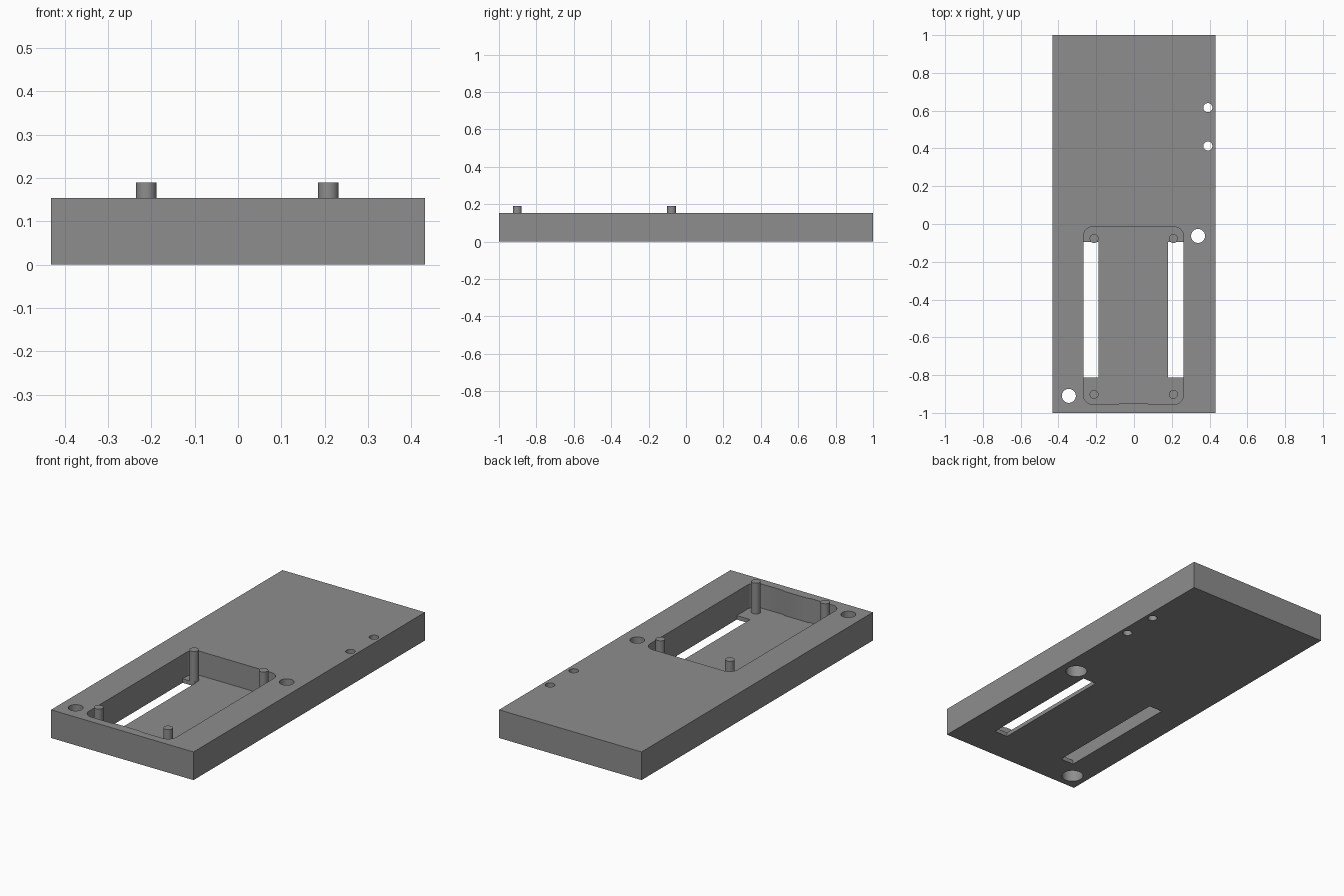
import bpy, bmesh, math

if "Cube" in bpy.data.objects:
    bpy.data.objects.remove(bpy.data.objects["Cube"])

grey = bpy.data.materials.new("mid_grey")
grey.diffuse_color = (0.27, 0.27, 0.27, 1)
grey.use_nodes = True
grey.node_tree.nodes["Principled BSDF"].inputs["Base Color"].default_value = grey.diffuse_color

TOP, FLOOR = 0.154, 0.022
CX = -0.003  # centre line of the pocket


def prism(name, pts, z0, z1):
    """Vertical prism over a counter-clockwise outline."""
    bm = bmesh.new()
    face = bm.faces.new([bm.verts.new((x, y, z0)) for x, y in pts])
    up = bmesh.ops.extrude_face_region(bm, geom=[face])["geom"]
    bmesh.ops.translate(bm, vec=(0, 0, z1 - z0),
                        verts=[g for g in up if isinstance(g, bmesh.types.BMVert)])
    bmesh.ops.recalc_face_normals(bm, faces=bm.faces)
    me = bpy.data.meshes.new(name)
    bm.to_mesh(me)
    bm.free()
    me.materials.append(grey)
    ob = bpy.data.objects.new(name, me)
    bpy.context.collection.objects.link(ob)
    return ob


def rect(x0, x1, y0, y1):
    return [(x0, y0), (x1, y0), (x1, y1), (x0, y1)]


def circle(x, y, r, n=40):
    return [(x + r * math.cos(math.tau * i / n), y + r * math.sin(math.tau * i / n))
            for i in range(n)]


def rounded(x0, x1, y0, y1, r, n=8):
    pts = []
    for k, (cx, cy) in enumerate([(x1 - r, y1 - r), (x0 + r, y1 - r),
                                  (x0 + r, y0 + r), (x1 - r, y0 + r)]):
        for i in range(n + 1):
            a = math.pi / 2 * (k + i / n)
            pts.append((cx + r * math.cos(a), cy + r * math.sin(a)))
        if k == 2:  # shallow thickening in the middle of the front wall
            pts += [(-0.09, y0), (-0.07, y0 + 0.006), (0.065, y0 + 0.006), (0.085, y0)]
    return pts


def smooth(ob):
    bpy.ops.object.select_all(action='DESELECT')
    ob.select_set(True)
    bpy.context.view_layer.objects.active = ob
    bpy.ops.object.shade_smooth_by_angle(angle=math.radians(30))


# base plate
plate = prism("base_plate", rect(-0.431, 0.431, -1, 1), 0, TOP)

# recessed pocket, floor slots and drilled holes
cutters = [prism("pocket_cutter", rounded(CX - 0.265, CX + 0.265, -0.955, -0.015, 0.05), FLOOR, 0.3)]
for x0, x1 in ((-0.268, -0.187), (0.181, 0.262)):
    cutters.append(prism("slot_cutter", rect(x0, x1, -0.813, -0.096), -0.1, 0.1))
for x, y in ((0.339, -0.063), (-0.345, -0.91)):
    cutters.append(prism("bolt_hole_cutter", circle(x, y, 0.037), -0.1, 0.3))
    cutters.append(prism("counterbore_cutter", circle(x, y, 0.055), -0.1, 0.077))
for y in (0.616, 0.413):
    cutters.append(prism("small_hole_cutter", circle(0.391, y, 0.024), -0.1, 0.3))

for c in cutters:
    mod = plate.modifiers.new("cut", 'BOOLEAN')
    mod.operation, mod.solver, mod.object = 'DIFFERENCE', 'EXACT', c
cut = bpy.data.meshes.new_from_object(plate.evaluated_get(bpy.context.evaluated_depsgraph_get()))
plate.modifiers.clear()
plate.data = cut
for c in cutters:
    bpy.data.objects.remove(c)
smooth(plate)

# mounting posts standing on the pocket floor
for x in (-0.21, 0.21):
    for y in (-0.902, -0.077):
        smooth(prism("mounting_post", circle(x + CX / 2, y, 0.0235), FLOOR - 0.005, 0.19))
